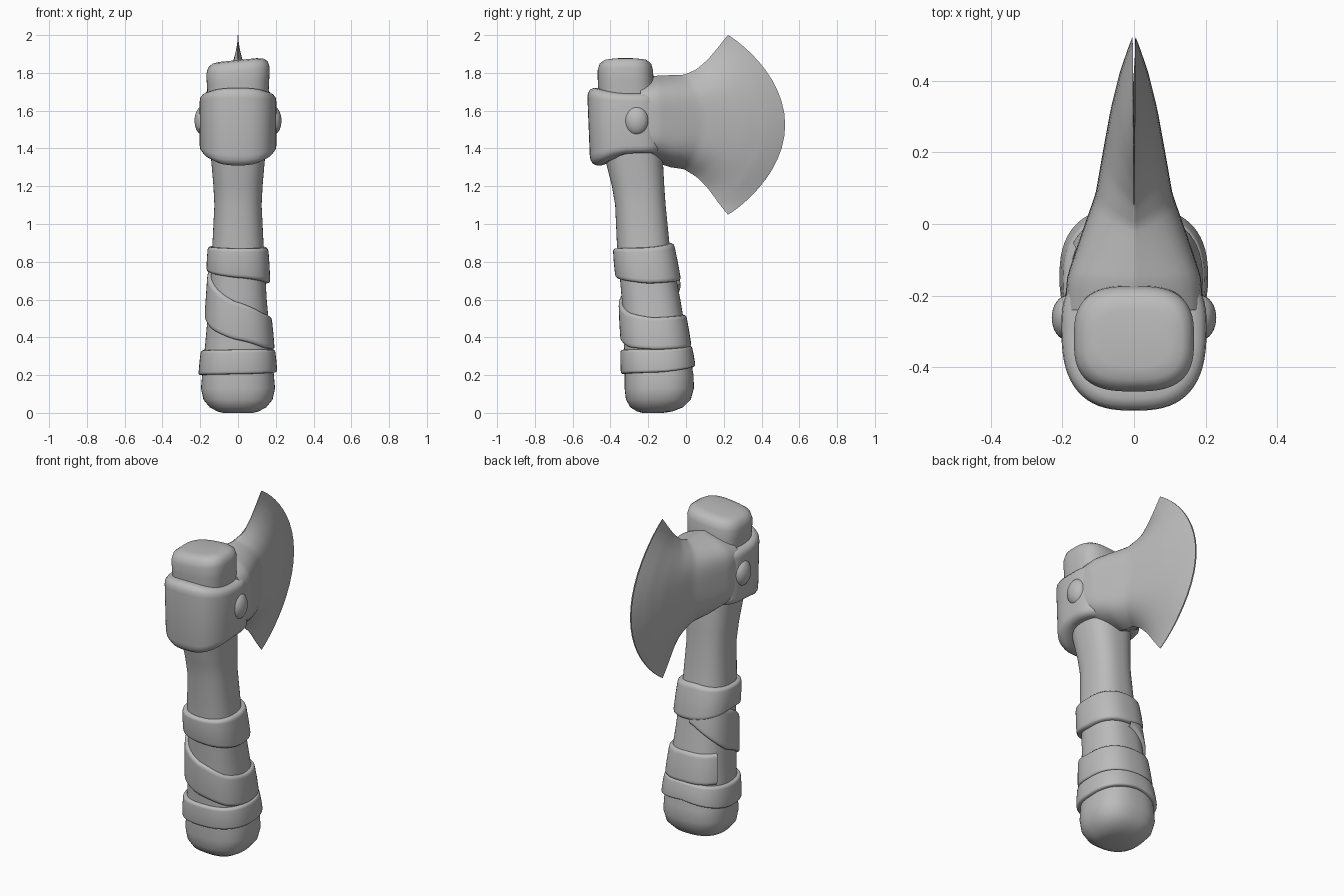
import bpy, bmesh, math

cube = bpy.data.objects.get("Cube")
if cube:
    bpy.data.objects.remove(cube)

grey = bpy.data.materials.new("plain_grey")
grey.use_nodes = True
COLOUR = (0.5, 0.5, 0.5, 1)
grey.diffuse_color = COLOUR
grey.node_tree.nodes["Principled BSDF"].inputs["Base Color"].default_value = COLOUR


def finish(name, bm, angle=50):
    bmesh.ops.recalc_face_normals(bm, faces=bm.faces)
    mesh = bpy.data.meshes.new(name)
    bm.to_mesh(mesh)
    bm.free()
    mesh.materials.append(grey)
    obj = bpy.data.objects.new(name, mesh)
    bpy.context.collection.objects.link(obj)
    bpy.ops.object.select_all(action="DESELECT")
    obj.select_set(True)
    bpy.context.view_layer.objects.active = obj
    bpy.ops.object.shade_smooth_by_angle(angle=math.radians(angle))
    return obj


def loft(name, rings, close=True, caps=True, angle=50):
    """Skin a list of rings that have equal point counts."""
    bm = bmesh.new()
    rows = [[bm.verts.new(p) for p in ring] for ring in rings]
    n = len(rows[0])
    for a, b in zip(rows, rows[1:]):
        for i in range(n if close else n - 1):
            j = (i + 1) % n
            bm.faces.new((a[i], a[j], b[j], b[i]))
    if caps:
        bm.faces.new(rows[0])
        bm.faces.new(rows[-1])
    return finish(name, bm, angle)


def lerp_keys(keys, t):
    """Smooth interpolation of rows (t, values...)."""
    t = min(max(t, keys[0][0]), keys[-1][0])
    for a, b in zip(keys, keys[1:]):
        if t <= b[0]:
            f = (t - a[0]) / (b[0] - a[0])
            return [p + (q - p) * f for p, q in zip(a[1:], b[1:])]


def oval(t, power):
    c, s = math.cos(t), math.sin(t)
    e = 2 / power
    return math.copysign(abs(c) ** e, c), math.copysign(abs(s) ** e, s)


SIDES = 64
ANGLES = [math.tau * i / SIDES for i in range(SIDES)]

# Handle: height, front y, back y, half width
HANDLE = [(0, -.23, -.12, .08), (.008, -.26, -.07, .11), (.03, -.295, -.015, .15),
          (.07, -.318, .025, .183), (.13, -.325, .042, .196), (.2, -.325, .04, .19),
          (.35, -.328, .012, .175), (.6, -.34, -.03, .152), (.9, -.366, -.088, .135),
          (1.1, -.375, -.108, .125), (1.2, -.392, -.115, .13), (1.35, -.43, -.123, .143),
          (1.55, -.455, -.15, .155), (1.75, -.467, -.172, .165), (1.81, -.468, -.174, .168),
          (1.845, -.458, -.184, .158), (1.862, -.435, -.205, .135), (1.868, -.4, -.24, .1)]


def handle_point(t, z, offset=0):
    y0, y1, w = lerp_keys(HANDLE, z)
    c, s = oval(t, 2.5 if z < 1.5 else 2.9)
    x = c * (w + offset)
    tilt = .1 * x * min(max((z - 1.7) * 10, 0), 1)
    return x, (y0 + y1) / 2 + s * ((y1 - y0) / 2 + offset), z + tilt


loft("handle", [[handle_point(t, k[0]) for t in ANGLES] for k in HANDLE], angle=80)


# Leather wraps: keys are turn in degrees (0 = +x, 90 = back), low z, high z
def wrap(name, keys, thick, closed=True):
    start, end = keys[0][0], keys[-1][0]
    rings = []
    for f, o in ((0, -.02), (.01, .6), (.05, .92), (.12, 1), (.5, 1.05),
                 (.88, 1), (.95, .92), (.99, .6), (1, -.02)):
        ring = []
        for i in range(SIDES if closed else SIDES + 1):
            d = start + (end - start) * i / SIDES
            lo, hi = lerp_keys(keys, d)
            ring.append(handle_point(math.radians(d), lo + (hi - lo) * f, o * thick))
        rings.append(ring)
    loft(name, rings, close=closed, caps=False, angle=60)


wrap("lower_wrap", [(-180, .2, .33), (-90, .205, .335), (0, .215, .335),
                    (90, .25, .355), (180, .2, .33)], .02)
wrap("upper_wrap", [(-180, .75, .88), (-90, .715, .87), (0, .685, .875),
                    (90, .7, .9), (180, .75, .88)], .024)
wrap("spiral_wrap", [(-270, .68, .84), (-225, .6, .8), (-180, .51, .74), (-135, .44, .66),
                     (-90, .385, .585), (-45, .345, .53), (0, .335, .505),
                     (90, .35, .52), (150, .35, .52)], .018, closed=False)

# Socket collar: height fraction and inset build the rounded rims
rings = []
for f, inset in ((0, .06), (0, .035), (.02, .015), (.07, .003), (.13, 0),
                 (.87, 0), (.93, .003), (.98, .015), (1, .035), (1, .06)):
    ring = []
    for t in ANGLES:
        c, s = oval(t, 2.7)
        front = max(-s, 0) ** 2
        lo = 1.375 - .065 * front
        hi = 1.69 + .03 * front
        z = lo + (hi - lo) * f
        reach = .235 if s < 0 else .17
        ring.append((c * (.203 - inset), -.28 - .04 * (z - 1.5) + s * (reach - inset), z))
    rings.append(ring)
loft("socket", rings)

# Blade: progress, y of the horns, top z, bottom z, edge bulge, half thickness
BLADE = [(0, -.24, 1.765, 1.345, 0, .193), (.1, -.16, 1.785, 1.325, .015, .185),
         (.25, -.08, 1.788, 1.3, .045, .148), (.4, -.01, 1.79, 1.29, .095, .106),
         (.55, .055, 1.818, 1.25, .15, .085), (.7, .115, 1.87, 1.19, .205, .064),
         (.85, .17, 1.935, 1.115, .255, .038), (.95, .205, 1.98, 1.07, .29, .014),
         (1, .222, 2, 1.05, .303, .002)]
ROWS = 24
rings = []
for i in range(33):
    y, top, low, bulge, thick = lerp_keys(BLADE, i / 32)
    side = []
    for j in range(ROWS + 1):
        v = math.sin(math.pi * (j / ROWS - .5))
        z = (top + low) / 2 + v * (top - low) / 2
        h = thick * (1 - abs(v) ** 5) + .0015
        side.append((h, y + bulge * (1 - v * v) ** .9, z))
    rings.append(side + [(-x, y, z) for x, y, z in reversed(side)])
loft("blade", rings, angle=45)

# Rivets on both cheeks
for label, sign in (("left", 1), ("right", -1)):
    bm = bmesh.new()
    bmesh.ops.create_uvsphere(bm, u_segments=32, v_segments=16, radius=1)
    for vert in bm.verts:
        x, y, z = vert.co
        vert.co = (sign * .185 + x * .045, -.262 + y * .063, 1.547 + z * .077)
    finish(label + "_rivet", bm, 80)
